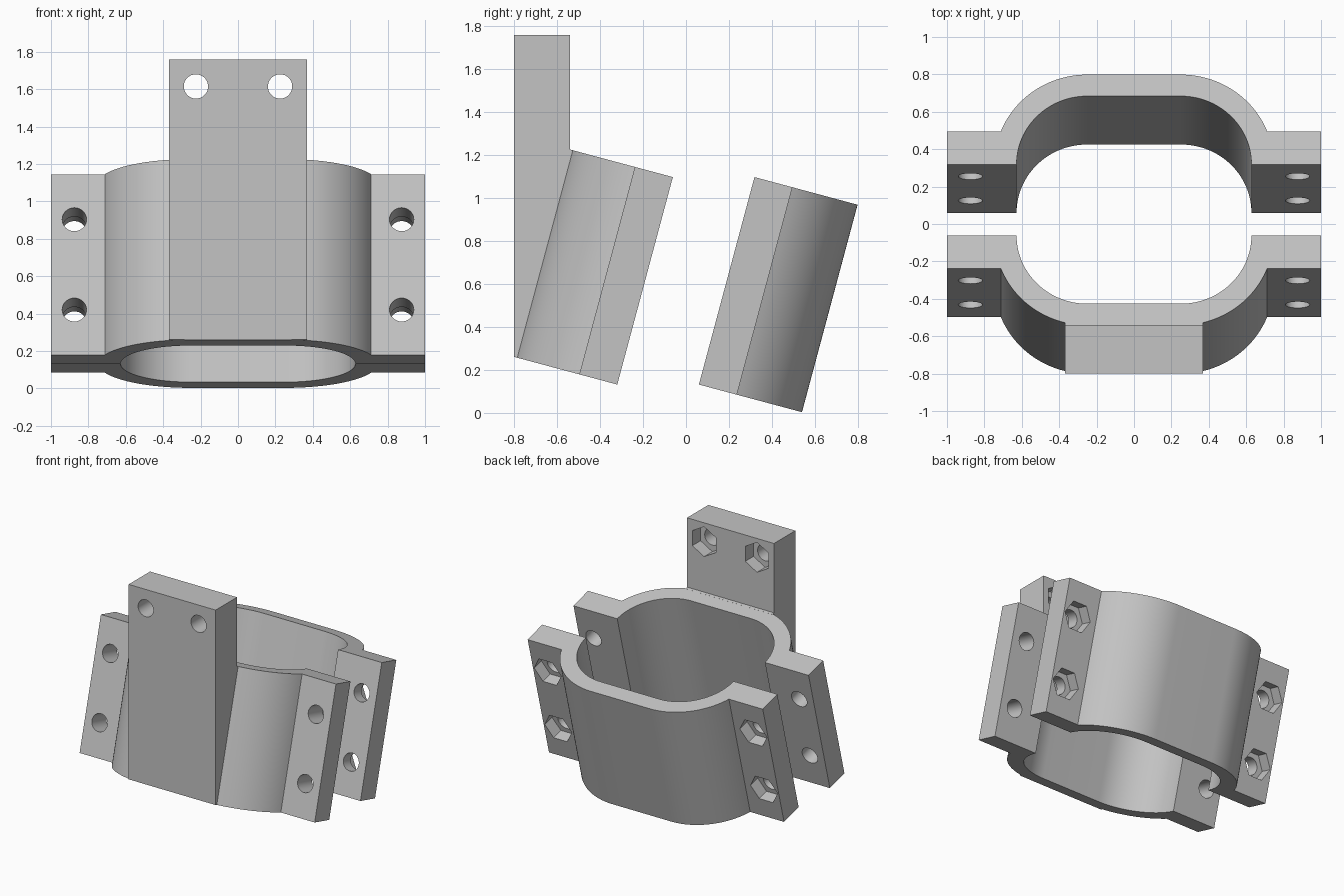
import bpy, bmesh
from math import sin, cos, pi, radians, sqrt, asin
from mathutils import Vector

cube = bpy.data.objects.get("Cube")
if cube:
    bpy.data.objects.remove(cube, do_unlink=True)

grey = bpy.data.materials.new("plain grey")
grey.use_nodes = True
grey.diffuse_color = (0.55, 0.55, 0.55, 1)
grey.node_tree.nodes["Principled BSDF"].inputs["Base Color"].default_value = (0.55, 0.55, 0.55, 1)

X, Y, Z = Vector((1, 0, 0)), Vector((0, 1, 0)), Vector((0, 0, 1))
TILT = radians(15)
AXIS = Vector((0, sin(TILT), cos(TILT)))      # direction of the clamped tube
ACROSS = Vector((0, cos(TILT), -sin(TILT)))   # direction the halves pull apart

INNER, OUTER, CENTRE = 0.378, 0.497, 0.25     # bore radius, wall radius, arc centre
FLANGE = 0.183
HOLE, NUT = 0.065, 0.115


def prism(name, points, origin, ex, ey, sweep):
    """Extrude a flat profile along the sweep vector."""
    bm = bmesh.new()
    base = [bm.verts.new(origin + ex * a + ey * b) for a, b in points]
    face = bm.faces.new(base)
    out = bmesh.ops.extrude_face_region(bm, geom=[face])
    moved = [v for v in out["geom"] if isinstance(v, bmesh.types.BMVert)]
    bmesh.ops.translate(bm, verts=moved, vec=sweep)
    bmesh.ops.recalc_face_normals(bm, faces=bm.faces)
    mesh = bpy.data.meshes.new(name)
    bm.to_mesh(mesh)
    bm.free()
    obj = bpy.data.objects.new(name, mesh)
    mesh.materials.append(grey)
    bpy.context.collection.objects.link(obj)
    return obj


def activate(obj):
    bpy.ops.object.select_all(action="DESELECT")
    obj.select_set(True)
    bpy.context.view_layer.objects.active = obj


def cut(obj, sides, radius, turn, origin, ex, ey, sweep):
    """Cut a round or hexagonal pocket."""
    ring = [(radius * cos(turn + 2 * pi * i / sides), radius * sin(turn + 2 * pi * i / sides))
            for i in range(sides)]
    cutter = prism("cutter", ring, origin, ex, ey, sweep)
    cutter.hide_render = True
    mod = obj.modifiers.new("cut", "BOOLEAN")
    mod.operation, mod.solver, mod.object = "DIFFERENCE", "EXACT", cutter
    activate(obj)
    bpy.ops.object.modifier_apply(modifier=mod.name)
    bpy.data.objects.remove(cutter, do_unlink=True)


def smooth(obj):
    activate(obj)
    bpy.ops.object.shade_smooth_by_angle(angle=radians(25))


def arc(radius, start, end, n=28):
    return [(CENTRE + radius * cos(start + (end - start) * i / n),
             radius * sin(start + (end - start) * i / n)) for i in range(n + 1)]


# Half-ring profile with side flanges, mirrored about the middle
right = arc(INNER, pi / 2, 0) + [(1, 0), (1, FLANGE)] + arc(OUTER, asin(FLANGE / OUTER), pi / 2)
profile = right + [(-a, b) for a, b in reversed(right)]


def clamp_half(name, origin, outward, nuts):
    half = prism(name, profile, origin, X, outward, AXIS)
    for side in (-1, 1):
        for height in (0.25, 0.75):
            spot = origin + X * (0.875 * side) + AXIS * height
            cut(half, 32, HOLE, 0, spot - outward * 0.1, X, AXIS, outward * 0.5)
            if nuts:
                cut(half, 6, NUT, 0, spot + outward * (FLANGE - 0.09), X, AXIS, outward * 0.2)
    smooth(half)


clamp_half("front_clamp_half", Vector((0, -0.32, 0.132)), -ACROSS, False)
clamp_half("back_clamp_half", Vector((0, 0.06, 0.132)), ACROSS, True)

# Upright mounting plate, its lower part a wedge sunk slightly into the wall
low, high = Vector((0, -0.8, 0.261)), Vector((0, -0.541, 1.227))
sunk_low, sunk_high = low + ACROSS * 0.02, high + ACROSS * 0.02
outline = [(p.y, p.z) for p in (low, sunk_low, sunk_high, high)] + [(-0.541, 1.76), (-0.8, 1.76)]
plate = prism("mounting_plate", outline, X * -0.37, Y, Z, X * 0.74)
for side in (-1, 1):
    spot = Vector((0.225 * side, 0, 1.615))
    cut(plate, 32, HOLE, 0, spot - Y, X, Z, Y * 0.8)
    cut(plate, 6, NUT, pi / 2, spot - Y * 0.641, X, Z, Y * 0.3)
smooth(plate)
